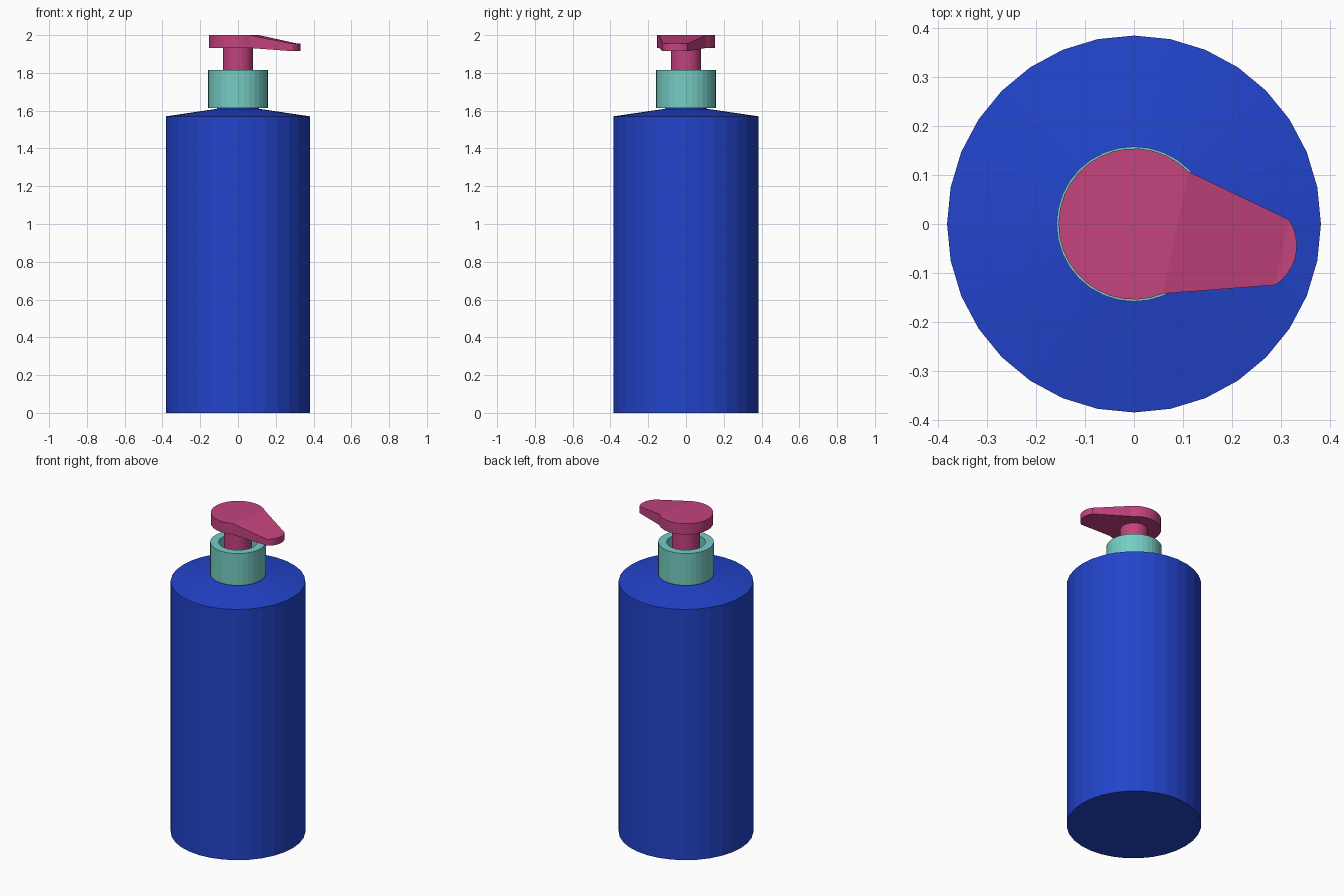
import bpy, bmesh
from math import sin, cos, radians, tau

if "Cube" in bpy.data.objects:
    bpy.data.objects.remove(bpy.data.objects["Cube"])


def colour(name, rgb):
    m = bpy.data.materials.new(name)
    m.diffuse_color = (*rgb, 1)
    m.use_nodes = True
    m.node_tree.nodes["Principled BSDF"].inputs["Base Color"].default_value = m.diffuse_color
    return m


def finish(name, bm, mat):
    bmesh.ops.recalc_face_normals(bm, faces=bm.faces)
    me = bpy.data.meshes.new(name)
    bm.to_mesh(me)
    bm.free()
    me.materials.append(mat)
    ob = bpy.data.objects.new(name, me)
    bpy.context.collection.objects.link(ob)
    return ob


def lathe(name, profile, mat, sides=32, ring=False, sy=1.0):
    """Revolve (radius, z) points; cap the ends, or join them if ring."""
    bm = bmesh.new()
    loops = [[bm.verts.new((r * cos(tau * i / sides), sy * r * sin(tau * i / sides), z))
              for i in range(sides)] for r, z in profile]
    pairs = list(zip(loops, loops[1:]))
    if ring:
        pairs.append((loops[-1], loops[0]))
    else:
        bm.faces.new(loops[0])
        bm.faces.new(loops[-1])
    for a, b in pairs:
        for i in range(sides):
            j = (i + 1) % sides
            bm.faces.new((a[i], a[j], b[j], b[i]))
    return finish(name, bm, mat)


def arc(cx, cy, r, start, end, steps):
    angles = [radians(start + (end - start) * i / steps) for i in range(steps + 1)]
    return [(cx + r * cos(a), cy + r * sin(a)) for a in angles]


blue = colour("blue", (0.016, 0.058, 0.6))
teal = colour("teal", (0.18, 0.61, 0.55))
pink = colour("pink", (0.55, 0.056, 0.21))

# Bottle with sloping shoulder and short neck
lathe("bottle", [(0.381, 0), (0.381, 1.57), (0.11, 1.61), (0.11, 1.625)], blue, sy=1.008)

# Hollow screw collar
lathe("collar", [(0.158, 1.615), (0.158, 1.815), (0.11, 1.815), (0.11, 1.615)], teal, ring=True)

# Pump stem
lathe("pump_stem", [(0.079, 1.62), (0.079, 1.94)], pink)

# Pump head: round press pad, sloping bridge, rounded spout tip
pad = arc(0, 0, 0.154, 44, 293, 24)
tip = arc(0.237, -0.044, 0.095, -58, 34, 9)
bm = bmesh.new()
layers = []
for pad_z, tip_z in ((2.0, 1.955), (1.932, 1.915)):
    p = [bm.verts.new((x, y, pad_z)) for x, y in pad]
    t = [bm.verts.new((x, y, tip_z)) for x, y in tip]
    bm.faces.new(p)
    bm.faces.new(t)
    bm.faces.new((p[0], p[-1], t[0], t[-1]))
    layers.append(p + t)
top, low = layers
for i in range(len(top)):
    bm.faces.new((top[i - 1], top[i], low[i], low[i - 1]))
finish("pump_head", bm, pink)
